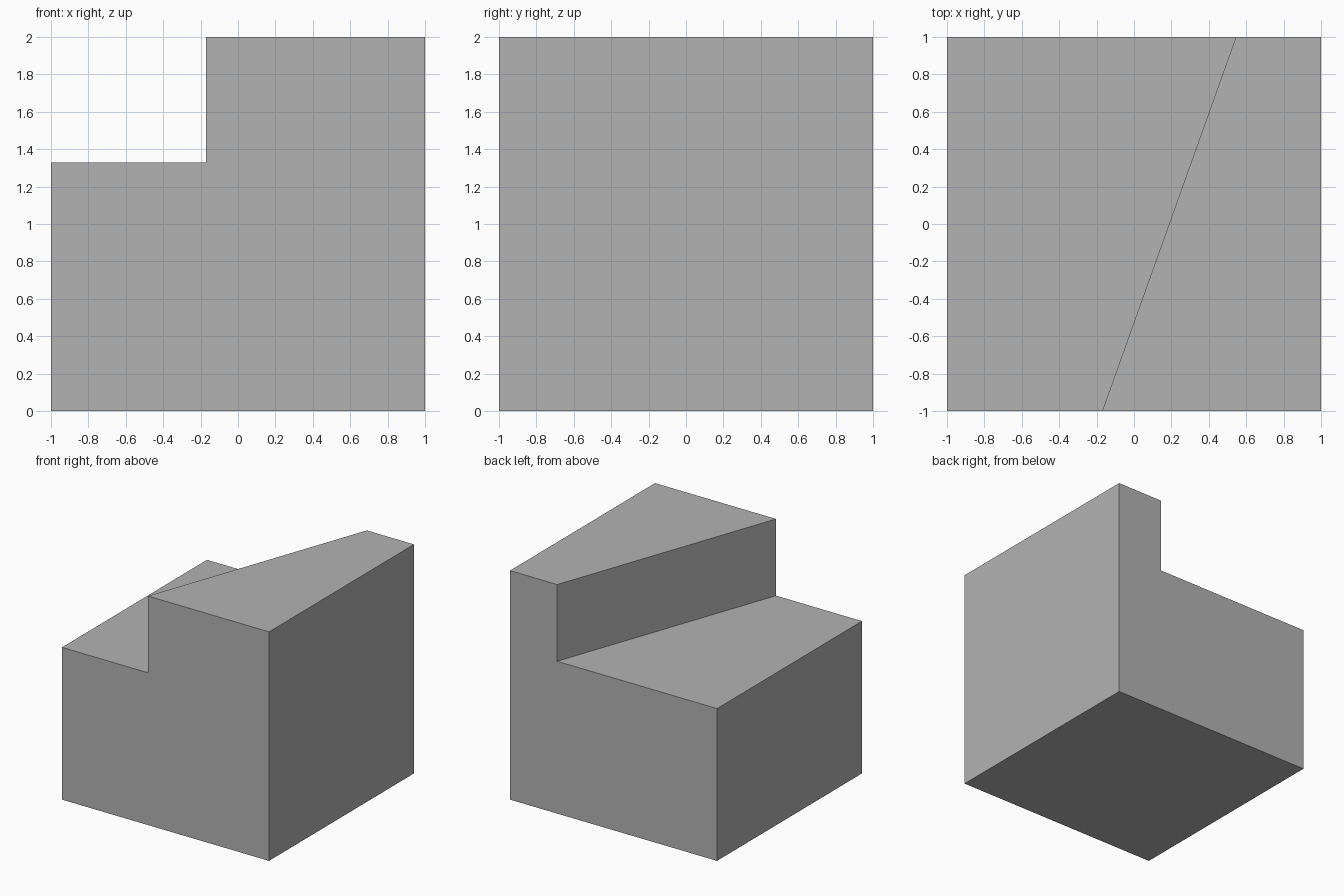
import bpy, bmesh
from math import radians
from mathutils import Matrix, Vector

default = bpy.data.objects.get("Cube")
if default:
    bpy.data.objects.remove(default, do_unlink=True)

SIZE, STEP_Z = 2.0, 1.33
FRONT_X, BACK_X = -0.17, 0.545   # where the slanted riser meets front and back

# Plain grey material
grey = bpy.data.materials.new("plain grey")
grey.use_nodes = True
colour = (0.45, 0.45, 0.45, 1)
grey.diffuse_color = colour
grey.node_tree.nodes["Principled BSDF"].inputs["Base Color"].default_value = colour

# Lower block, up to the step
bm = bmesh.new()
bmesh.ops.create_cube(bm, size=1, matrix=Matrix.Translation((0, 0, STEP_Z / 2))
                      @ Matrix.Diagonal((SIZE, SIZE, STEP_Z, 1)))

# Split the top along the slanted riser line
top = max(bm.faces, key=lambda f: f.calc_center_median().z)
normal = Vector((SIZE, FRONT_X - BACK_X, 0)).normalized()
bmesh.ops.bisect_plane(bm, geom=[top, *top.edges, *top.verts],
                       plane_co=(FRONT_X, -SIZE / 2, 0), plane_no=normal)

# Raise the left part to full height
bm.normal_update()
tops = [f for f in bm.faces if f.normal.z > 0.9]
high = max(tops, key=lambda f: f.calc_center_median().x)
raised = bmesh.ops.extrude_face_region(bm, geom=[high])["geom"]
if high.is_valid:
    bmesh.ops.delete(bm, geom=[high], context="FACES_ONLY")
bmesh.ops.translate(bm, vec=(0, 0, SIZE - STEP_Z),
                    verts=[v for v in raised if isinstance(v, bmesh.types.BMVert)])

# Merge the coplanar side walls into single flat faces
bmesh.ops.recalc_face_normals(bm, faces=bm.faces)
bmesh.ops.dissolve_limit(bm, angle_limit=radians(1), verts=bm.verts, edges=bm.edges)

mesh = bpy.data.meshes.new("stepped_block")
bm.to_mesh(mesh)
bm.free()
mesh.materials.append(grey)
block = bpy.data.objects.new("stepped_block", mesh)
bpy.context.collection.objects.link(block)
